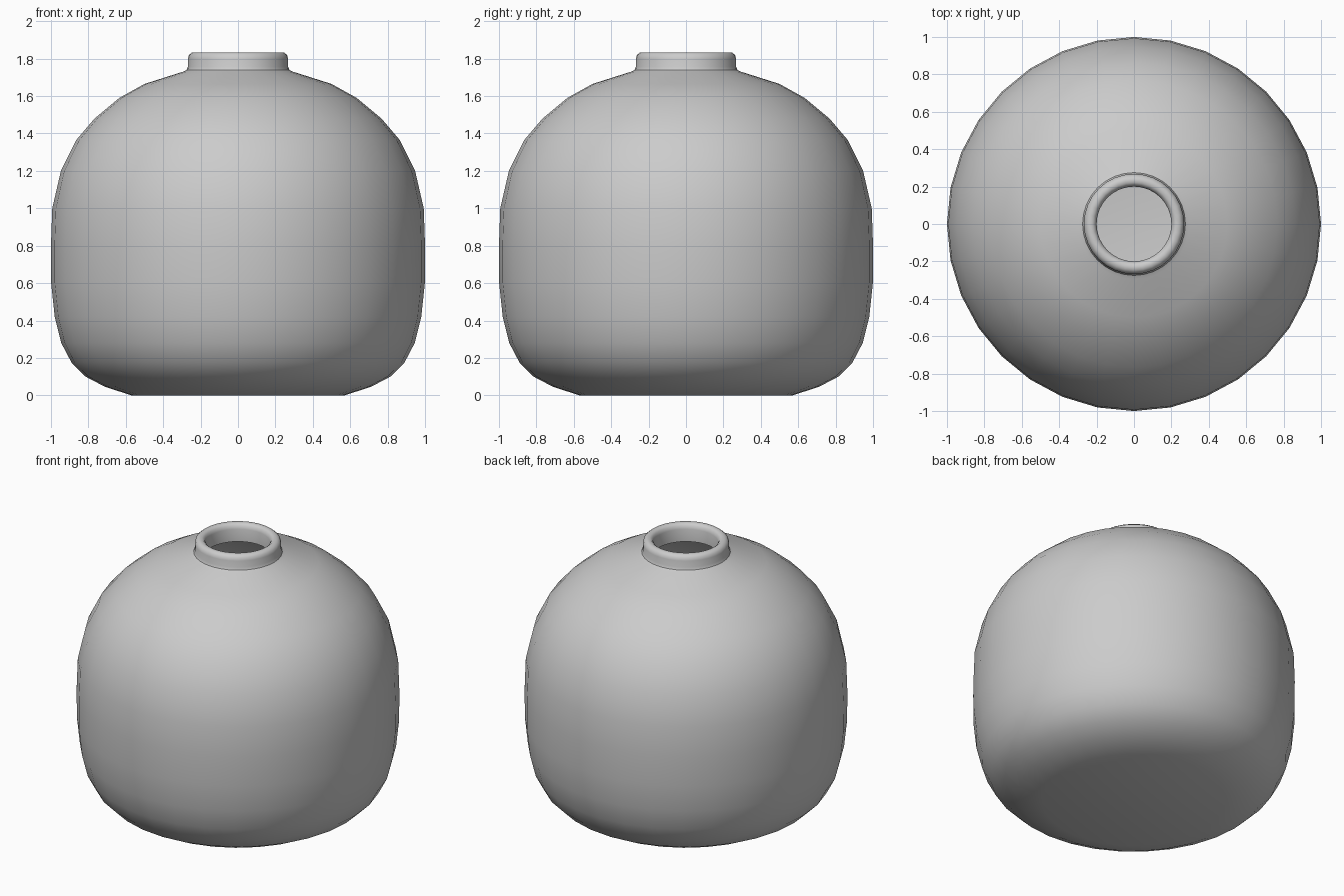
import bpy, bmesh
from math import pi, radians
from mathutils import Vector

if "Cube" in bpy.data.objects:
    bpy.data.objects.remove(bpy.data.objects["Cube"])

SIDES = 32
WALL = 0.06

# Outer wall of the rounded body, from base to shoulder (radius, height)
body = [(0.57, 0), (0.71, 0.045), (0.815, 0.10), (0.89, 0.175), (0.945, 0.28),
        (0.98, 0.42), (0.999, 0.60), (1.0, 0.80), (0.993, 1.0), (0.947, 1.20),
        (0.865, 1.365), (0.767, 1.48), (0.635, 1.59), (0.50, 1.665), (0.295, 1.73)]

# Short collar with a rounded lip, ending at the inner throat
collar = [(0.275, 1.74), (0.268, 1.757), (0.268, 1.80), (0.262, 1.82), (0.245, 1.834),
          (0.222, 1.834), (0.207, 1.822), (0.20, 1.80), (0.20, 1.715)]


def inset(points, t):
    """Shift a profile inward by the wall thickness."""
    out = []
    for i in range(1, len(points) - 1):
        d = (Vector(points[i + 1]) - Vector(points[i - 1])).normalized()
        out.append((points[i][0] - d.y * t, points[i][1] + d.x * t))
    return out


def lathe(name, profile):
    bm = bmesh.new()
    vs = [bm.verts.new((r, 0, z)) for r, z in profile]
    es = [bm.edges.new(p) for p in zip(vs, vs[1:])]
    bmesh.ops.spin(bm, geom=vs + es, axis=(0, 0, 1), cent=(0, 0, 0),
                   angle=2 * pi, steps=SIDES, use_duplicate=False)
    bmesh.ops.remove_doubles(bm, verts=bm.verts, dist=1e-4)
    bmesh.ops.recalc_face_normals(bm, faces=bm.faces)
    mesh = bpy.data.meshes.new(name)
    bm.to_mesh(mesh)
    bm.free()
    obj = bpy.data.objects.new(name, mesh)
    bpy.context.collection.objects.link(obj)
    bpy.context.view_layer.objects.active = obj
    obj.select_set(True)
    bpy.ops.object.shade_smooth_by_angle(angle=radians(40))
    return obj


# Hollow vase: closed base, outer wall, collar, then back down the inside
inner = inset(body, WALL)[::-1] + [(0.56, WALL)]
lathe("vase", [(0, 0)] + body + collar + inner + [(0, WALL)])
